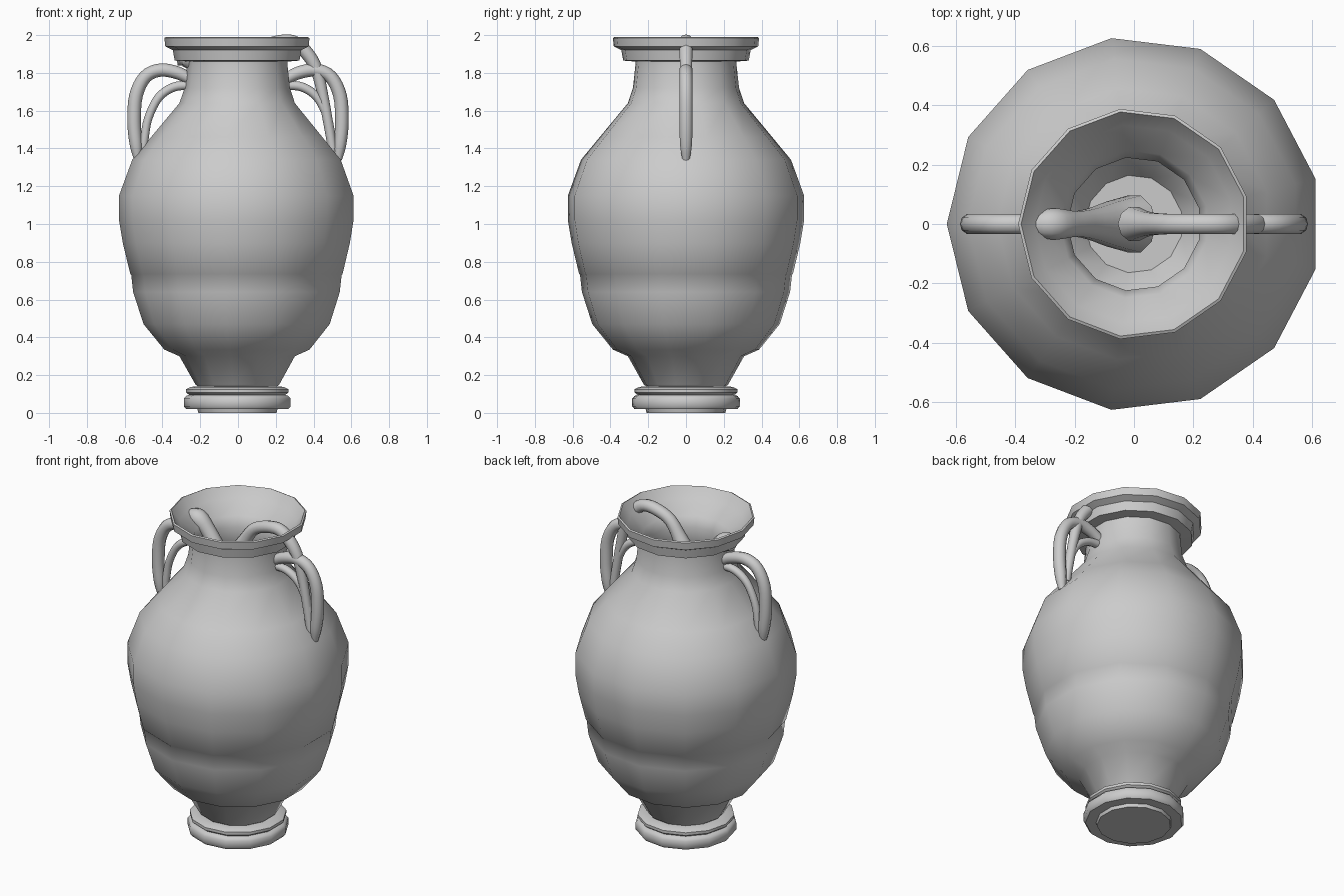
import bpy, bmesh, math
from mathutils import Vector

if "Cube" in bpy.data.objects:
    bpy.data.objects.remove(bpy.data.objects["Cube"])

SIDES = 13


def finish(bm, name, angle=40):
    bmesh.ops.remove_doubles(bm, verts=bm.verts, dist=0.0005)
    bmesh.ops.recalc_face_normals(bm, faces=bm.faces)
    me = bpy.data.meshes.new(name)
    bm.to_mesh(me)
    bm.free()
    ob = bpy.data.objects.new(name, me)
    bpy.context.collection.objects.link(ob)
    bpy.ops.object.select_all(action='DESELECT')
    bpy.context.view_layer.objects.active = ob
    ob.select_set(True)
    bpy.ops.object.shade_smooth_by_angle(angle=math.radians(angle))
    return ob


def bridge(bm, rings):
    for a, b in zip(rings, rings[1:]):
        n = len(a)
        for i in range(n):
            j = (i + 1) % n
            bm.faces.new((a[i], a[j], b[j], b[i]))


def lathe(name, profile):
    # revolve (radius, z) points with one corner pointing to -x
    bm = bmesh.new()
    rings = []
    for r, z in profile:
        rings.append([bm.verts.new((-r * math.cos(2 * math.pi * i / SIDES),
                                    -r * math.sin(2 * math.pi * i / SIDES), z))
                      for i in range(SIDES)])
    bridge(bm, rings)
    bm.faces.new(rings[0])
    bm.faces.new(rings[-1])
    return finish(bm, name)


def tube(name, pts, side=1, n=10, steps=4):
    # sweep a circle along a smooth path of (x, z, radius) points in the xz plane
    p = [Vector(q) for q in pts]
    p = [2 * p[0] - p[1]] + p + [2 * p[-1] - p[-2]]
    path = []
    for k in range(1, len(p) - 2):
        a, b, c, d = p[k - 1:k + 3]
        for s in range(steps):
            t = s / steps
            path.append(0.5 * (2 * b + (c - a) * t + (2 * a - 5 * b + 4 * c - d) * t * t
                               + (3 * b - a - 3 * c + d) * t ** 3))
    path.append(p[-2])
    bm = bmesh.new()
    rings = []
    for i, q in enumerate(path):
        d = path[min(i + 1, len(path) - 1)] - path[max(i - 1, 0)]
        d = Vector((d.x, d.y)).normalized()
        ring = []
        for j in range(n):
            a = 2 * math.pi * j / n
            off = q.z * math.cos(a)
            ring.append(bm.verts.new((side * (q.x - d.y * off), q.z * math.sin(a), q.y + d.x * off)))
        rings.append(ring)
    bridge(bm, rings)
    bm.faces.new(rings[0])
    bm.faces.new(rings[-1])
    return finish(bm, name)


# double-walled body: outside upward, over the rim, then down the inside
lathe("vase_body", [
    (0.20, 0.13), (0.225, 0.15), (0.31, 0.30), (0.39, 0.335), (0.50, 0.47), (0.555, 0.64),
    (0.565, 0.73), (0.57, 0.735), (0.61, 0.90), (0.63, 1.02), (0.63, 1.15), (0.56, 1.34), (0.46, 1.46),
    (0.31, 1.64), (0.283, 1.72), (0.27, 1.84), (0.27, 1.86), (0.335, 1.865), (0.345, 1.92),
    (0.385, 1.94), (0.39, 1.985), (0.38, 1.99), (0.335, 1.93), (0.25, 1.86), (0.225, 1.80),
    (0.23, 1.70), (0.27, 1.61), (0.42, 1.44), (0.52, 1.32), (0.59, 1.14), (0.59, 1.02),
    (0.53, 0.73), (0.46, 0.48), (0.36, 0.36), (0.26, 0.29), (0.165, 0.15)])

# stepped foot with a small pad under it
lathe("foot", [
    (0.21, 0.0), (0.215, 0.02), (0.275, 0.02), (0.287, 0.035), (0.287, 0.075), (0.275, 0.09),
    (0.258, 0.095), (0.275, 0.108), (0.275, 0.125), (0.25, 0.138), (0.20, 0.14)])

# paired side handles: thick outer loop and thin inner loop
for side, label in ((-1, "left"), (1, "right")):
    tube(label + "_outer_handle", [
        (0.25, 1.765, .03), (0.32, 1.80, .034), (0.41, 1.815, .035), (0.49, 1.78, .035),
        (0.54, 1.68, .036), (0.55, 1.54, .036), (0.54, 1.42, .033), (0.53, 1.34, .02)], side)
    tube(label + "_inner_handle", [
        (0.25, 1.735, .024), (0.34, 1.725, .024), (0.42, 1.67, .023), (0.475, 1.56, .022),
        (0.495, 1.45, .022), (0.50, 1.38, .02)], side)

# arched tube running from inside the neck, over the rim and down the right handle
tube("over_rim_tube", [
    (0.0, 1.74, .06), (0.045, 1.83, .042), (0.11, 1.92, .036), (0.20, 1.96, .036),
    (0.29, 1.964, .036), (0.36, 1.91, .036), (0.415, 1.82, .033), (0.45, 1.68, .028),
    (0.475, 1.55, .026), (0.50, 1.40, .024)])

# tapered spout leaning against the left inside of the neck
tube("inner_spout", [
    (-0.325, 1.885, .045), (-0.27, 1.885, .055), (-0.20, 1.82, .045), (-0.14, 1.72, .055),
    (-0.07, 1.60, .08), (0.0, 1.52, .10)])
